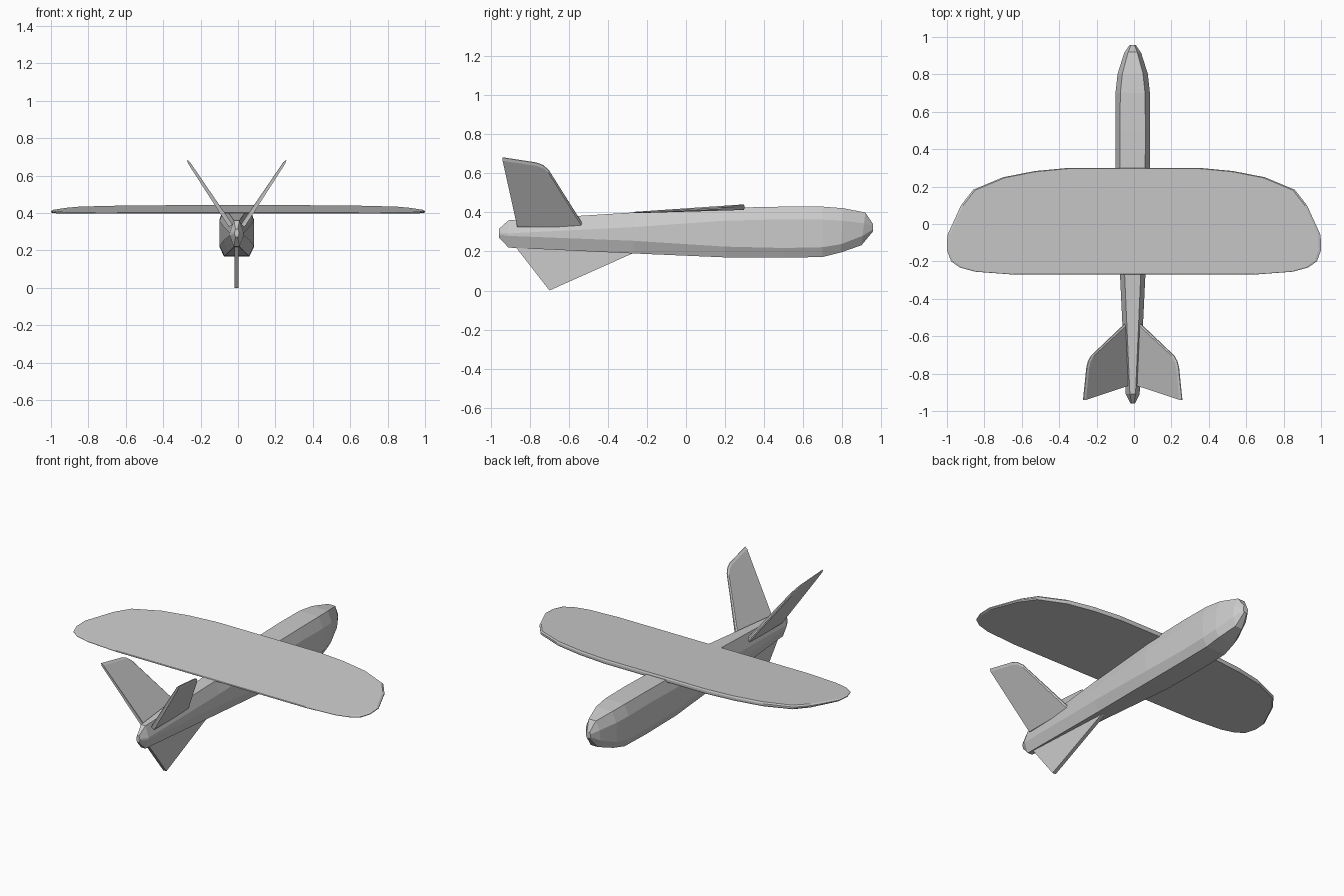
import bpy, bmesh
from mathutils import Vector

if "Cube" in bpy.data.objects:
    bpy.data.objects.remove(bpy.data.objects["Cube"])

CX = -0.007  # centreline of the body and tail


def finish(bm, name):
    bmesh.ops.recalc_face_normals(bm, faces=bm.faces)
    mesh = bpy.data.meshes.new(name)
    bm.to_mesh(mesh)
    bm.free()
    obj = bpy.data.objects.new(name, mesh)
    bpy.context.collection.objects.link(obj)
    return obj


def loft(name, rings):
    bm = bmesh.new()
    loops = [[bm.verts.new(p) for p in ring] for ring in rings]
    n = len(loops[0])
    for a, b in zip(loops, loops[1:]):
        for i in range(n):
            j = (i + 1) % n
            bm.faces.new((a[i], a[j], b[j], b[i]))
    bm.faces.new(loops[0])
    bm.faces.new(loops[-1])
    return finish(bm, name)


# Fuselage: eight-sided sections (y, top, upper side, lower side, bottom, half width, flat half width, slant)
sections = [
    (-0.96, 0.315, 0.297, 0.287, 0.272, 0.012, 0.006, 0),
    (-0.91, 0.36, 0.293, 0.280, 0.22, 0.037, 0.015, 0),
    (-0.27, 0.40, 0.325, 0.255, 0.19, 0.068, 0.043, 0),
    (0.20, 0.424, 0.358, 0.225, 0.17, 0.092, 0.066, 0),
    (0.50, 0.43, 0.365, 0.218, 0.168, 0.092, 0.068, 0),
    (0.70, 0.43, 0.363, 0.222, 0.172, 0.092, 0.066, 0),
    (0.80, 0.422, 0.358, 0.238, 0.195, 0.081, 0.055, 0.05),
    (0.91, 0.40, 0.345, 0.28, 0.232, 0.046, 0.024, 0.12),
    (0.958, 0.342, 0.33, 0.312, 0.302, 0.016, 0.009, 0),
]
rings = []
for y, t, u, l, b, w, f, s in sections:
    pts = [(f, t), (w, u), (w, l), (f, b), (-f, b), (-w, l), (-w, u), (-f, t)]
    rings.append([(CX + x, y + s * (z - 0.32), z) for x, z in pts])
loft("fuselage", rings)

# Wing: thin wedge plate, thicker at the leading edge, with a small edge bevel
half = [(0.35, 0.30), (0.53, 0.283), (0.70, 0.25), (0.86, 0.183), (0.925, 0.10),
        (0.998, -0.06), (1.0, -0.14), (0.978, -0.20), (0.93, -0.233),
        (0.85, -0.255), (0.65, -0.27)]
outline = half + [(-x, y) for x, y in reversed(half)]


def wing_ring(scale, blend):
    ring = []
    for x, y in outline:
        x, y = x * scale, y * scale
        low = 0.396 + 0.030 * (y + 0.27)
        high = 0.403 + 0.068 * (y + 0.27)
        ring.append((x, y, low + (high - low) * blend))
    return ring


loft("wing", [wing_ring(0.992, 0), wing_ring(1, 0.3), wing_ring(1, 0.65), wing_ring(0.988, 1)])

# V tail: bevelled swept fins, profile as (y, distance out from root)
fin = [(-0.865, 0.0), (-0.525, 0.0), (-0.705, 0.82), (-0.735, 0.89), (-0.77, 0.925), (-0.94, 1.0)]
root, span = Vector((0.032, 0, 0.332)), Vector((0.232, 0, 0.35))
normal = Vector((span.z, 0, -span.x)).normalized()
for side, label in ((1, "right"), (-1, "left")):
    rings = []
    for off, shrink in ((-0.012, 0.96), (-0.004, 1), (0.004, 1), (0.012, 0.96)):
        ring = []
        for y, t in fin:
            # the fin gets thinner toward its tip
            p = root + span * t * shrink + normal * off * (1 - 0.45 * t)
            yy = -0.70 + (y + 0.70) * shrink if y > -0.8 else y
            ring.append((CX + side * p.x, yy, p.z))
        rings.append(ring)
    loft("tail_fin_" + label, rings)

# Ventral fin: flat triangular plate under the tail
keel = [(-0.875, 0.225), (-0.70, 0.0), (-0.27, 0.192), (-0.27, 0.22), (-0.86, 0.25)]
loft("ventral_fin", [[(CX + dx, y, z) for y, z in keel] for dx in (-0.011, 0.011)])
